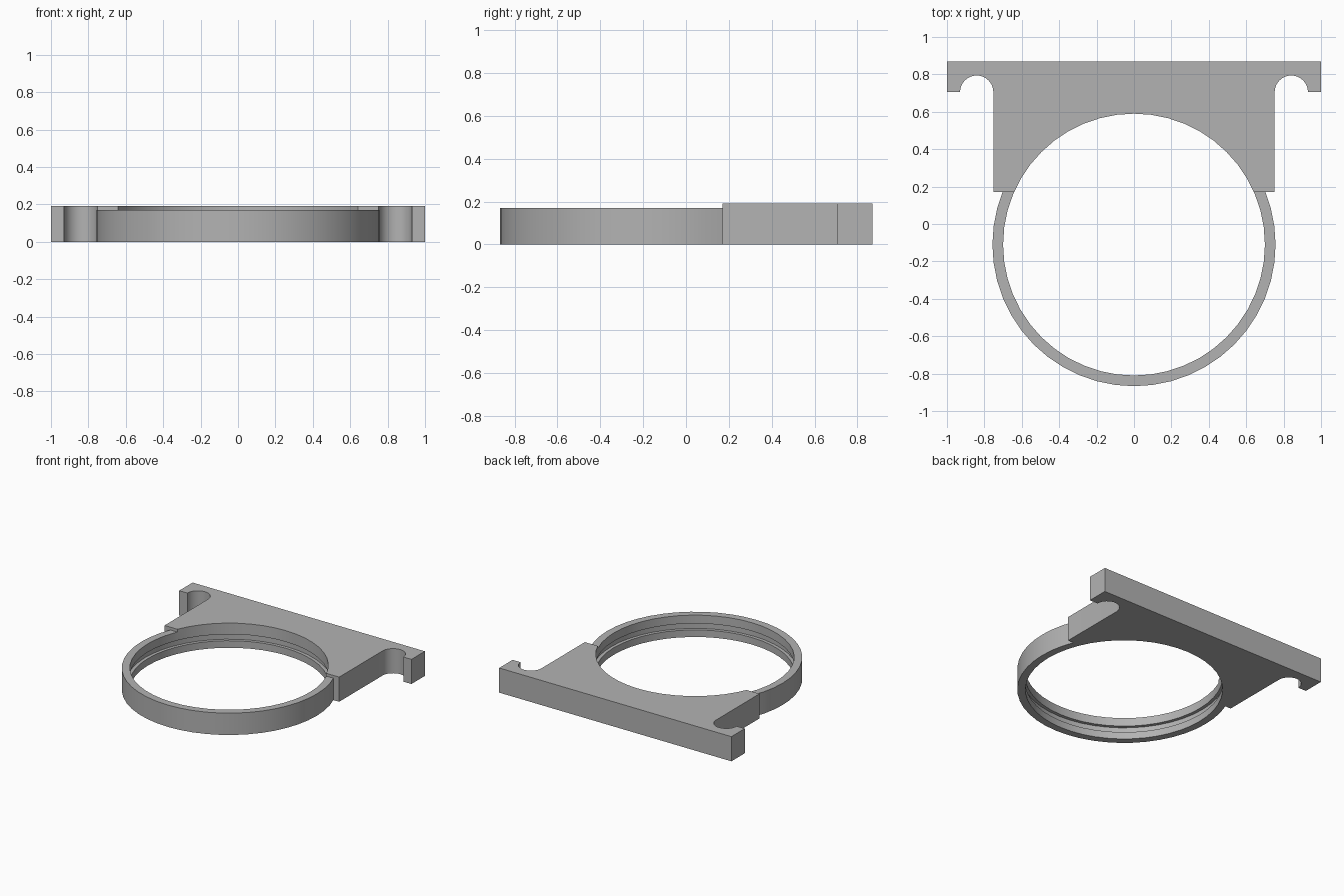
import bpy, bmesh, math

if "Cube" in bpy.data.objects:
    bpy.data.objects.remove(bpy.data.objects["Cube"])

SEG = 48
RING_Y = -0.11          # centre of the bore
BORE, RIM = 0.70, 0.757
RING_H, PLATE_H = 0.17, 0.192

grey = bpy.data.materials.new("grey")
grey.diffuse_color = (0.45, 0.45, 0.45, 1)
grey.use_nodes = True
grey.node_tree.nodes["Principled BSDF"].inputs["Base Color"].default_value = grey.diffuse_color


def make_object(name, bm):
    bmesh.ops.recalc_face_normals(bm, faces=bm.faces[:])
    mesh = bpy.data.meshes.new(name)
    bm.to_mesh(mesh)
    bm.free()
    mesh.materials.append(grey)
    obj = bpy.data.objects.new(name, mesh)
    bpy.context.collection.objects.link(obj)
    return obj


def extrude_outline(name, pts, height):
    bm = bmesh.new()
    face = bm.faces.new([bm.verts.new((x, y, 0)) for x, y in pts])
    res = bmesh.ops.extrude_face_region(bm, geom=[face])
    top = [g for g in res["geom"] if isinstance(g, bmesh.types.BMVert)]
    bmesh.ops.translate(bm, verts=top, vec=(0, 0, height))
    return make_object(name, bm)


def lathe(name, profile):
    """Closed solid turned around the bore axis from (radius, z) points."""
    bm = bmesh.new()
    rings = []
    for r, z in profile:
        rings.append([bm.verts.new((r * math.sin(2 * math.pi * i / SEG),
                                    RING_Y + r * math.cos(2 * math.pi * i / SEG), z))
                      for i in range(SEG)])
    for a, b in zip(rings, rings[1:]):
        for i in range(SEG):
            j = (i + 1) % SEG
            bm.faces.new((a[i], a[j], b[j], b[i]))
    bm.faces.new(rings[0])
    bm.faces.new(rings[-1])
    return make_object(name, bm)


def boolean(target, tool, operation):
    mod = target.modifiers.new(operation.lower(), 'BOOLEAN')
    mod.operation, mod.object, mod.solver = operation, tool, 'EXACT'
    bpy.context.view_layer.objects.active = target
    bpy.ops.object.modifier_apply(modifier=mod.name)
    bpy.data.objects.remove(tool)


# Mounting plate: right half outline with the round hook slot, then mirrored
right = [(0.752, 0.17)]
right += [(0.841 - 0.089 * math.cos(math.pi * i / 16),
           0.705 + 0.089 * math.sin(math.pi * i / 16)) for i in range(17)]
right += [(1.0, 0.705), (1.0, 0.87)]
outline = right + [(-x, y) for x, y in reversed(right)]
bracket = extrude_outline("ring_bracket", outline, PLATE_H)

# Ring body joined to the plate
disc = lathe("ring_disc", [(RIM, 0), (RIM, RING_H)])
boolean(bracket, disc, 'UNION')

# Bore with a retaining groove around its inside
bore = lathe("bore_cutter", [(BORE, -0.1), (BORE, 0.055), (BORE + 0.025, 0.055),
                             (BORE + 0.025, 0.105), (BORE, 0.105), (BORE, 0.3)])
boolean(bracket, bore, 'DIFFERENCE')

# Smooth the curved walls, keep the edges sharp
bpy.ops.object.select_all(action='DESELECT')
bracket.select_set(True)
bpy.context.view_layer.objects.active = bracket
bpy.ops.object.shade_smooth_by_angle(angle=math.radians(30))
